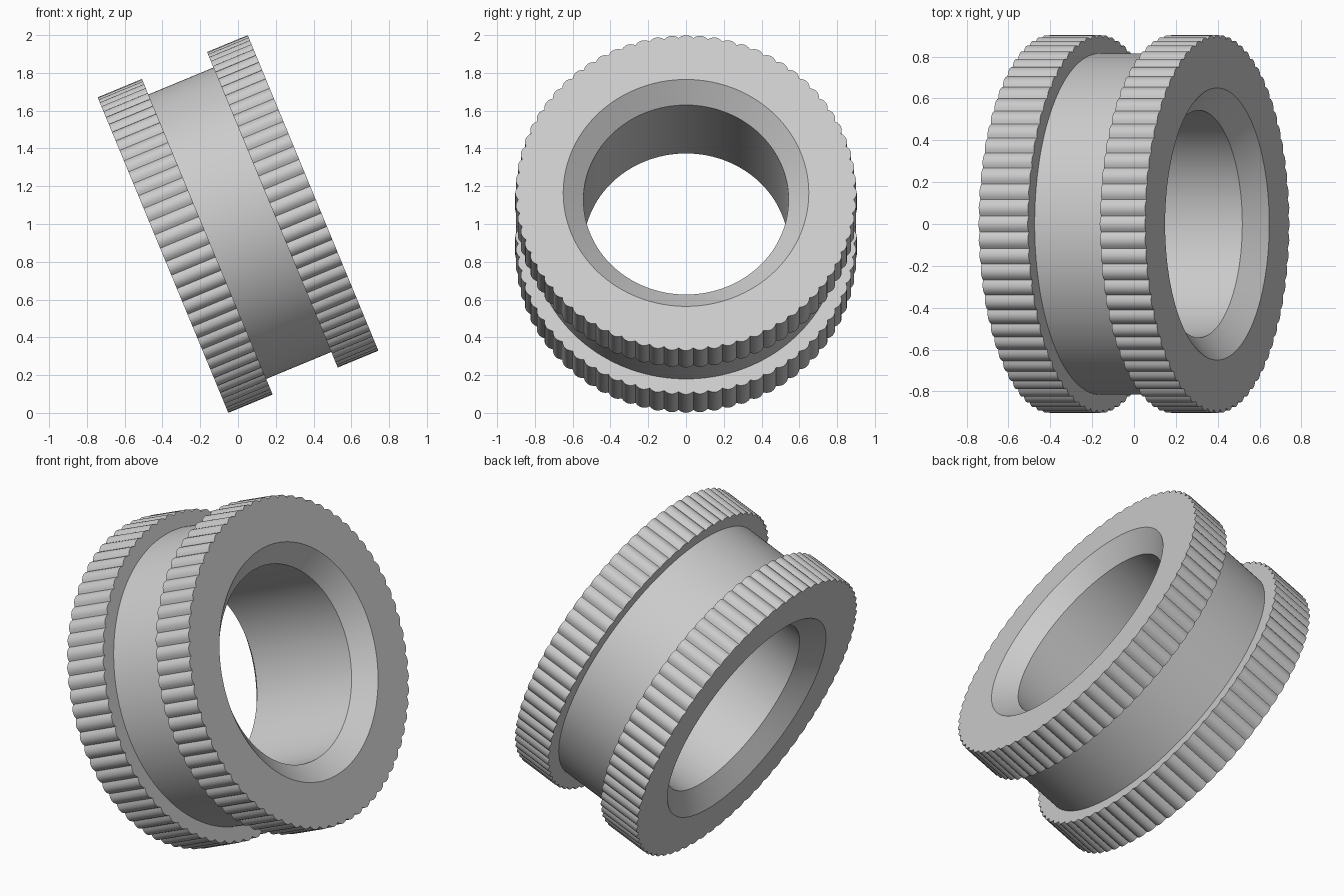
import bpy, bmesh, math
from mathutils import Matrix

if "Cube" in bpy.data.objects:
    bpy.data.objects.remove(bpy.data.objects["Cube"])

TEETH, STEPS = 72, 6          # knurl ridges, points per ridge
N = TEETH * STEPS
RIM, DEPTH = 0.904, 0.016     # flange radius, ridge depth
KNURL = None                  # marks a ridged ring in the profile

# closed profile (axial position, radius): flange, groove, flange, chamfered bore
PROFILE = [(-0.43, 0.65), (-0.43, KNURL), (-0.176, KNURL), (-0.176, 0.815),
           (0.197, 0.815), (0.197, KNURL), (0.43, KNURL), (0.43, 0.65),
           (0.335, 0.543), (-0.335, 0.543)]


def ridge_radius(i):
    """Rounded ridge with a sharp valley between neighbours."""
    t = ((i + STEPS / 2) % STEPS) / STEPS * 2 - 1
    return RIM - DEPTH * t * t


bm = bmesh.new()
rings = []
for x, r in PROFILE:
    ring = []
    for i in range(N):
        a = 2 * math.pi * i / N
        rad = ridge_radius(i) if r is KNURL else r
        ring.append(bm.verts.new((x, rad * math.sin(a), rad * math.cos(a))))
    rings.append(ring)

# skin between neighbouring rings
for k, ring in enumerate(rings):
    nxt = rings[(k + 1) % len(rings)]
    for i in range(N):
        j = (i + 1) % N
        bm.faces.new((ring[i], ring[j], nxt[j], nxt[i]))
bmesh.ops.recalc_face_normals(bm, faces=bm.faces[:])

# lean the axle direction up to the right and lift onto the ground
bm.transform(Matrix.Translation((0, 0, 1)) @ Matrix.Rotation(math.radians(-22.5), 4, 'Y'))

mesh = bpy.data.meshes.new("knurled_ring")
bm.to_mesh(mesh)
bm.free()
ring_obj = bpy.data.objects.new("knurled_ring", mesh)
bpy.context.collection.objects.link(ring_obj)

grey = bpy.data.materials.new("light grey")
grey.diffuse_color = (0.6, 0.6, 0.6, 1)
grey.use_nodes = True
grey.node_tree.nodes["Principled BSDF"].inputs["Base Color"].default_value = grey.diffuse_color
mesh.materials.append(grey)

bpy.context.view_layer.objects.active = ring_obj
ring_obj.select_set(True)
bpy.ops.object.shade_smooth_by_angle(angle=math.radians(25))
